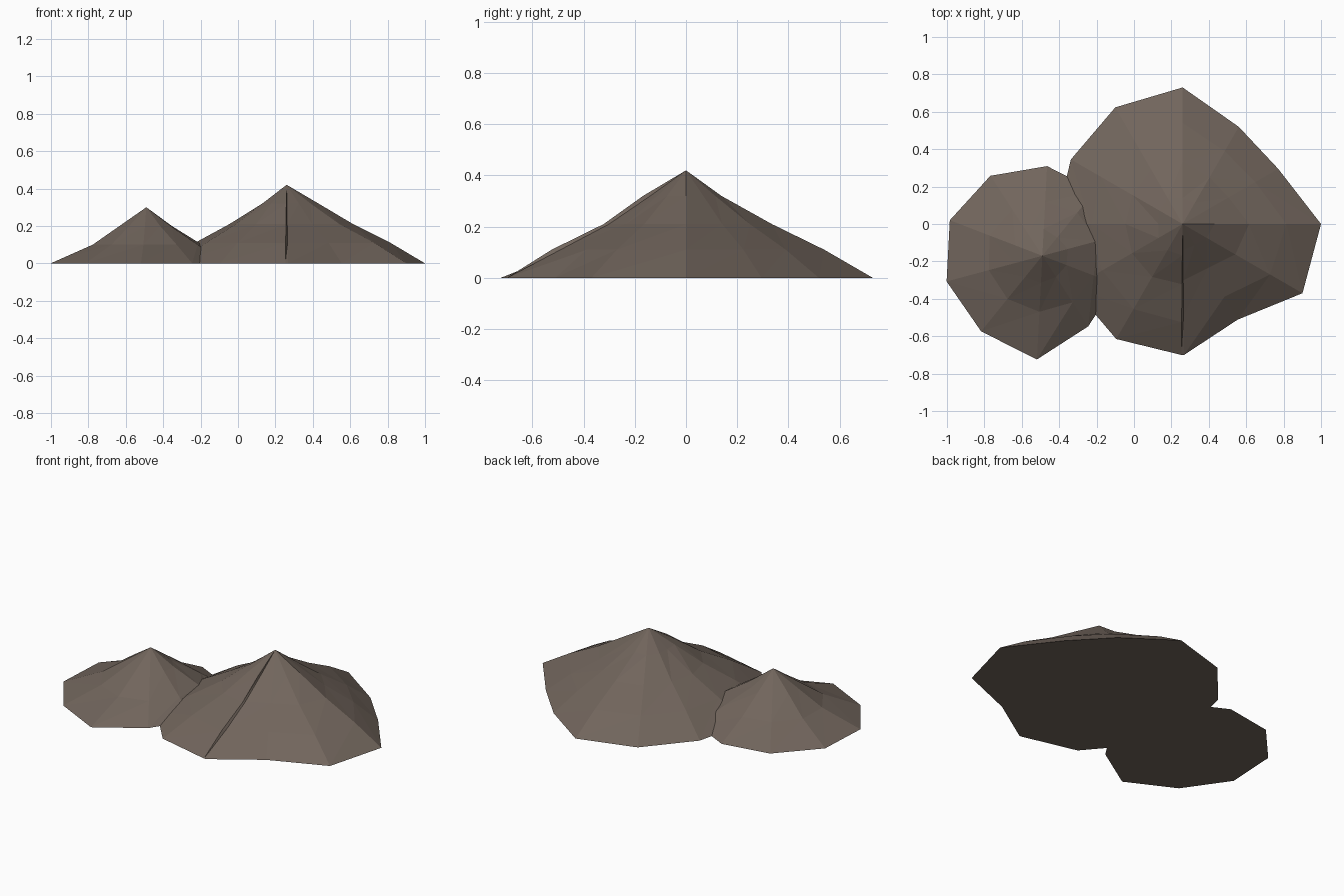
import bpy
from math import radians, cos, sin

rock = bpy.data.materials.new("brown_rock")
rock.diffuse_color = (0.165, 0.13, 0.107, 1)


def mountain(name, apex, levels, spokes):
    """spokes: (angle, base radius, then radius fraction at each ring level)."""
    ax, ay, h = apex
    n = len(spokes)
    verts, faces = [], []
    for i, z in enumerate(levels):
        for s in spokes:
            a, r = radians(s[0]), s[1] * (1 if i == 0 else s[1 + i])
            verts.append((ax + r * cos(a), ay + r * sin(a), z))
    verts.append(apex)
    top = len(verts) - 1
    for i in range(len(levels) - 1):
        for j in range(n):
            k = (j + 1) % n
            a, b, c, d = i * n + j, i * n + k, (i + 1) * n + k, (i + 1) * n + j
            faces += [(a, b, c), (a, c, d)]
    last = (len(levels) - 1) * n
    faces += [(last + j, last + (j + 1) % n, top) for j in range(n)]
    faces.append(tuple(reversed(range(n))))  # flat underside
    mesh = bpy.data.meshes.new(name)
    mesh.from_pydata(verts, [], faces)
    mesh.materials.append(rock)
    obj = bpy.data.objects.new(name, mesh)
    bpy.context.collection.objects.link(obj)
    return obj


# Tall peak: twelve spokes, with a narrow gully where the front spoke is doubled
mountain("large_peak", (0.26, 0, 0.42), (0, 0.11, 0.21, 0.32), [
    (-90.6, 0.70, 0.75, 0.46, 0.24),
    (-89.4, 0.70, 0.70, 0.43, 0.20),
    (-60, 0.59, 0.76, 0.46, 0.22),
    (-30, 0.74, 0.73, 0.44, 0.20),
    (0, 0.74, 0.75, 0.48, 0.23),
    (30, 0.59, 0.76, 0.48, 0.23),
    (60, 0.60, 0.75, 0.48, 0.22),
    (90, 0.73, 0.74, 0.46, 0.19),
    (120, 0.72, 0.73, 0.47, 0.22),
    (150, 0.69, 0.73, 0.45, 0.21),
    (180, 0.68, 0.72, 0.45, 0.19),
    (210, 0.68, 0.73, 0.46, 0.22),
    (240, 0.71, 0.74, 0.46, 0.23),
])

# Lower peak: ten spokes, overlapping the tall one
mountain("small_peak", (-0.49, -0.17, 0.30), (0, 0.10, 0.20), [
    (267, 0.555, 0.54, 0.26),
    (303, 0.45, 0.66, 0.30),
    (339, 0.42, 0.70, 0.33),
    (375, 0.44, 0.70, 0.32),
    (411, 0.45, 0.66, 0.28),
    (447, 0.48, 0.60, 0.30),
    (483, 0.51, 0.58, 0.28),
    (519, 0.53, 0.57, 0.29),
    (555, 0.53, 0.56, 0.28),
    (591, 0.52, 0.57, 0.28),
])
